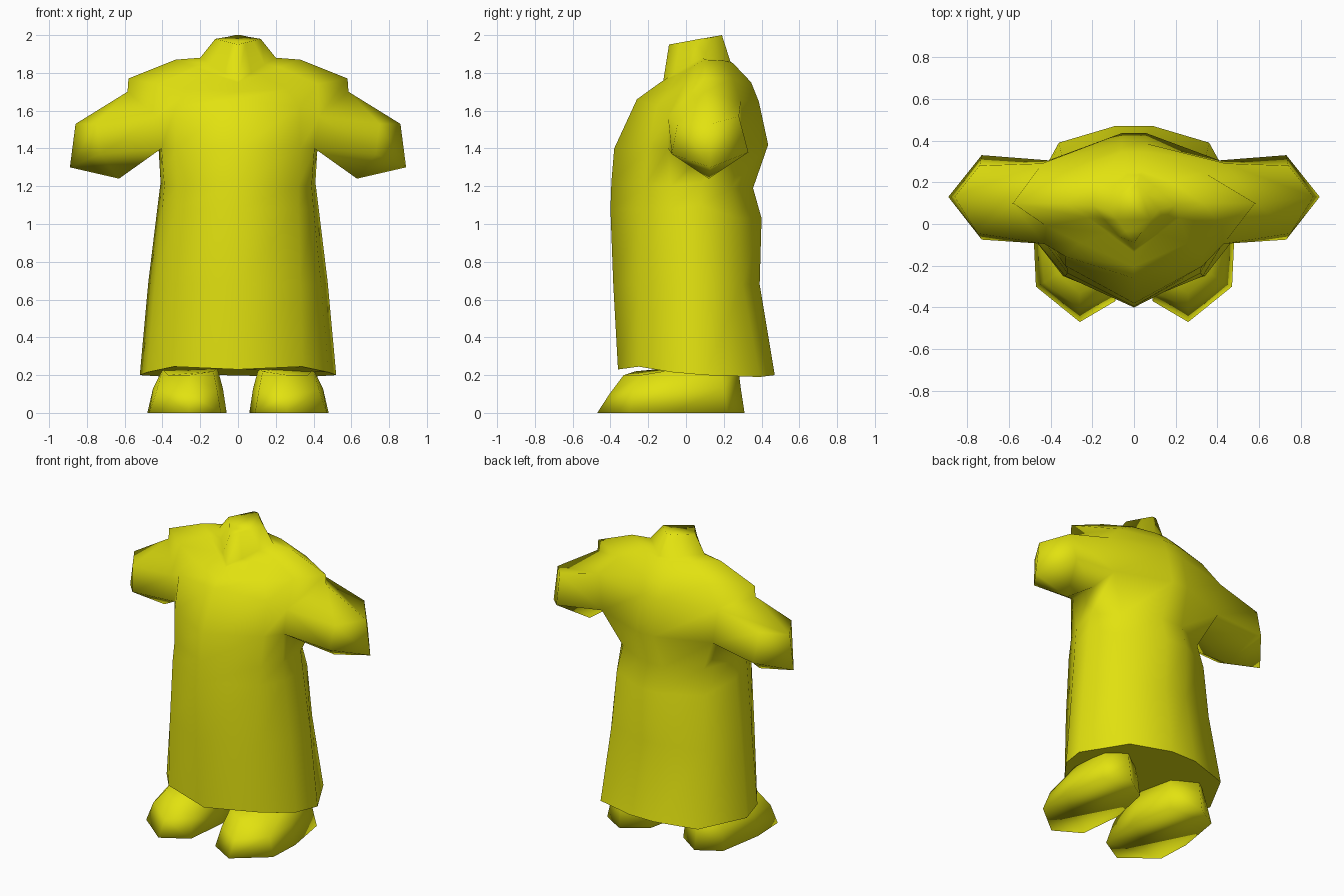
import bpy, bmesh

cloth = bpy.data.materials.new("yellow")
cloth.diffuse_color = (0.76, 0.76, 0.005, 1)


def skin(bm, rows, skip=()):
    """Join closed rings of equal size with quads, leaving out skipped (row, column) faces."""
    n = len(rows[0])
    for k, (a, b) in enumerate(zip(rows, rows[1:])):
        for i in range(n):
            j = (i + 1) % n
            if (k, i) not in skip:
                bm.faces.new((a[i], a[j], b[j], b[i]))


def finish(bm, name):
    bmesh.ops.recalc_face_normals(bm, faces=bm.faces)
    for f in bm.faces:
        f.smooth = True
    me = bpy.data.meshes.new(name)
    bm.to_mesh(me)
    bm.free()
    me.materials.append(cloth)
    bpy.context.collection.objects.link(bpy.data.objects.new(name, me))


def make_verts(bm, ring, s=1):
    return [bm.verts.new((s * x, y, z)) for x, y, z in ring]


# Half rings: front, front corner, side front, side, back corner, back
skirt = [
    [(0, -.36, .23), (.34, -.25, .245), (.48, -.07, .215), (.52, .10, .2), (.36, .39, .19), (.09, .47, .2)],
    [(0, -.385, .68), (.33, -.25, .68), (.44, -.07, .68), (.475, .09, .69), (.34, .30, .68), (.08, .39, .68)],
    [(0, -.40, 1.08), (.32, -.235, 1.08), (.40, -.08, 1.08), (.425, .08, 1.1), (.32, .275, 1.03), (.08, .40, 1.03)],
    [(0, -.395, 1.22), (.32, -.215, 1.2), (.39, -.08, 1.2), (.41, .08, 1.22), (.30, .24, 1.19), (.08, .355, 1.19)],
    [(0, -.38, 1.4), (.33, -.20, 1.40), (.405, -.095, 1.40), (.42, .11, 1.39), (.41, .305, 1.42), (.06, .435, 1.42)],
]
yoke = [
    [(0, -.26, 1.66), (.33, -.155, 1.62), (.43, -.095, 1.57), (.585, .1, 1.70), (.44, .29, 1.65), (.06, .385, 1.65)],
    [(0, -.205, 1.70), (.26, -.09, 1.715), (.42, -.01, 1.74), (.58, .1, 1.77), (.33, .25, 1.77), (.06, .345, 1.75)],
    [(0, -.135, 1.75), (.12, -.045, 1.79), (.22, .03, 1.83), (.33, .1, 1.87), (.18, .2, 1.865), (.04, .25, 1.85)],
    [(0, -.12, 1.76), (.07, -.06, 1.80), (.14, .02, 1.845), (.2, .09, 1.88), (.1, .18, 1.87), (.03, .235, 1.86)],
    [(0, -.09, 1.95), (.04, -.035, 1.96), (.08, .02, 1.97), (.12, .07, 1.98), (.06, .145, 1.99), (.015, .19, 2.0)],
]
# Cuff: lower front, bottom, lower back, upper back, top, upper front
cuff = [(.73, -.075, 1.37), (.63, .12, 1.24), (.73, .33, 1.38),
        (.74, .28, 1.57), (.86, .13, 1.53), (.75, -.045, 1.53)]
cuff_tip = (.89, .13, 1.30)

# Robe with armholes in the sides and sleeves grown out of them
bm = bmesh.new()
rows = [make_verts(bm, h + [(-x, y, z) for x, y, z in h[:0:-1]]) for h in skirt + yoke]
skin(bm, rows, skip={(4, 2), (4, 3), (4, 7), (4, 8)})
hem = bm.faces.new(rows[0])
bm.faces.new(rows[-1])
for s in (1, -1):
    f, m, b = (2, 3, 4) if s > 0 else (9, 8, 7)
    low, high = rows[4], rows[5]
    hole = [low[f], low[m], low[b], high[b], high[m], high[f]]
    end = make_verts(bm, cuff, s)
    skin(bm, [hole, end])
    tip = make_verts(bm, [cuff_tip], s)[0]
    for i in range(6):
        bm.faces.new((end[i], end[(i + 1) % 6], tip))
for e in hem.edges:
    e.smooth = False
finish(bm, "robe")

# Foot: sole, instep and top rings, running from toe around the outside
foot = [
    [(.26, -.47, 0), (.47, -.30, 0), (.48, -.08, 0), (.43, .22, 0),
     (.28, .31, 0), (.12, .20, 0), (.06, -.08, 0), (.09, -.37, 0)],
    [(.26, -.405, .10), (.43, -.28, .12), (.45, -.08, .13), (.41, .20, .13),
     (.28, .29, .13), (.13, .19, .13), (.08, -.08, .13), (.11, -.33, .12)],
    [(.26, -.33, .20), (.37, -.24, .20), (.40, -.06, .23), (.38, .18, .25),
     (.28, .275, .25), (.15, .17, .25), (.11, -.06, .24), (.13, -.27, .22)],
]
for side, s in (("right", 1), ("left", -1)):
    bm = bmesh.new()
    rows = [make_verts(bm, r, s) for r in foot]
    skin(bm, rows)
    bm.faces.new(rows[0])
    bm.faces.new(rows[-1])
    finish(bm, side + "_foot")
